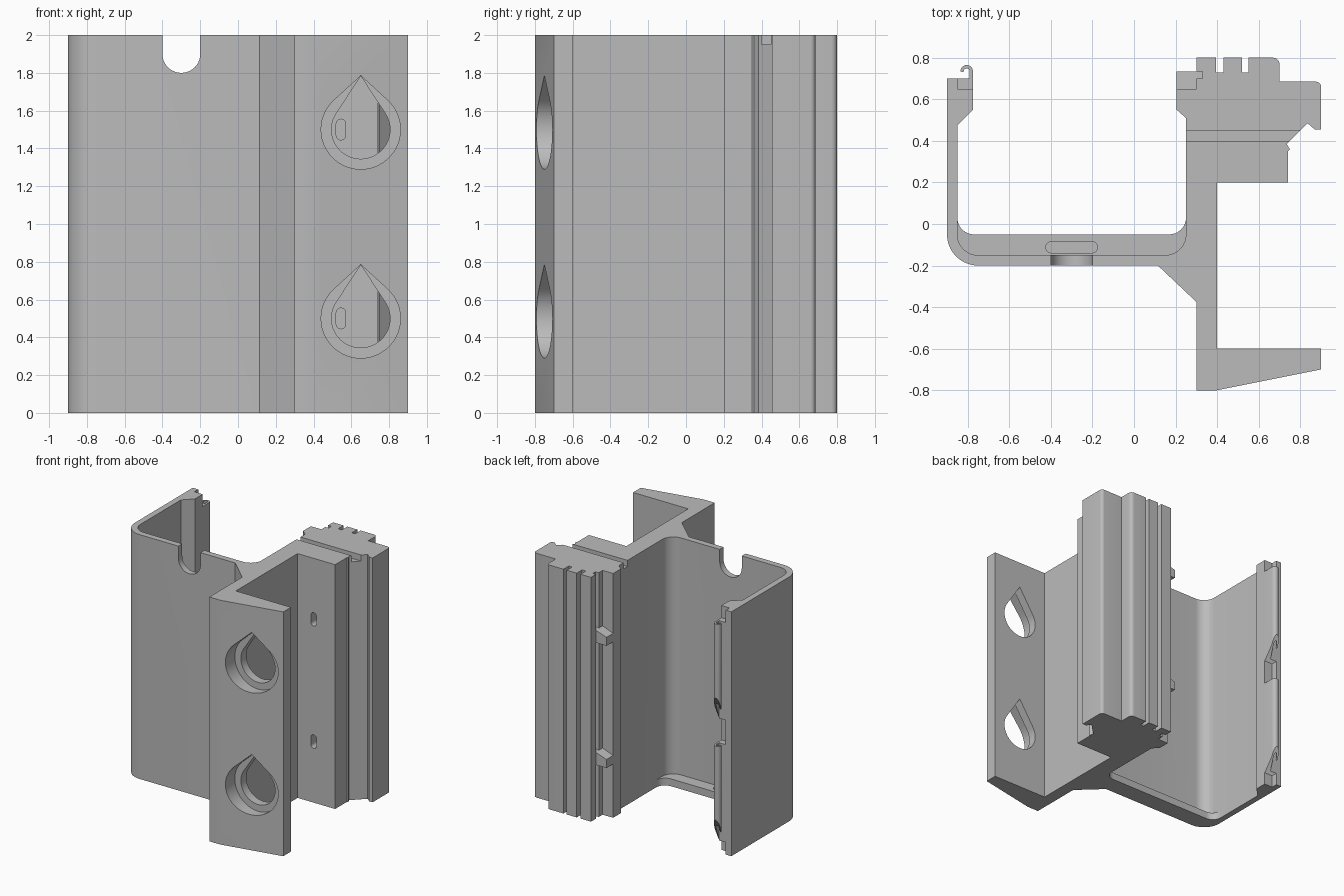
import bpy
import bmesh
from math import pi, cos, sin, acos, radians
from mathutils import Vector

if "Cube" in bpy.data.objects:
    bpy.data.objects.remove(bpy.data.objects["Cube"], do_unlink=True)

grey = bpy.data.materials.new("plain grey")
grey.use_nodes = True
grey.diffuse_color = (0.5, 0.5, 0.5, 1)
grey.node_tree.nodes["Principled BSDF"].inputs["Base Color"].default_value = (0.5, 0.5, 0.5, 1)


def arc(cx, cy, r, start, end, steps=10):
    """Points on an arc, angles in degrees."""
    angles = [radians(start + (end - start) * i / steps) for i in range(steps + 1)]
    return [(cx + r * cos(a), cy + r * sin(a)) for a in angles]


def prism(name, points, low, high, along="z"):
    """Extrude an outline along z (points are x, y) or along y (points are x, z)."""
    bm = bmesh.new()
    place = (lambda a, b: (a, b, low)) if along == "z" else (lambda a, b: (a, low, b))
    face = bm.faces.new([bm.verts.new(place(a, b)) for a, b in points])
    shift = Vector((0, 0, high - low)) if along == "z" else Vector((0, high - low, 0))
    moved = bmesh.ops.extrude_face_region(bm, geom=[face])["geom"]
    bmesh.ops.translate(bm, vec=shift, verts=[v for v in moved if isinstance(v, bmesh.types.BMVert)])
    bmesh.ops.recalc_face_normals(bm, faces=bm.faces)
    mesh = bpy.data.meshes.new(name)
    bm.to_mesh(mesh)
    bm.free()
    mesh.materials.append(grey)
    obj = bpy.data.objects.new(name, mesh)
    bpy.context.collection.objects.link(obj)
    return obj


def rect(x0, x1, y0, y1):
    return [(x0, y0), (x1, y0), (x1, y1), (x0, y1)]


def cut(target, cutter):
    cutter.hide_render = True
    bpy.context.view_layer.objects.active = target
    mod = target.modifiers.new("cut", "BOOLEAN")
    mod.operation = "DIFFERENCE"
    mod.solver = "EXACT"
    mod.object = cutter
    bpy.ops.object.modifier_apply(modifier=mod.name)
    bpy.data.objects.remove(cutter, do_unlink=True)


def teardrop(x, z, r, tip):
    """Circle with tangent lines to a point above it."""
    spread = acos(r / tip) * 180 / pi
    return arc(x, z, r, 90 + spread, 450 - spread, 40) + [(x, z + tip)]


def stadium(x, z, half_x, half_z):
    if half_z > half_x:
        s = half_z - half_x
        return arc(x, z + s, half_x, 0, 180) + arc(x, z - s, half_x, 180, 360)
    s = half_x - half_z
    return arc(x + s, z, half_z, -90, 90) + arc(x - s, z, half_z, 90, 270)


# Main extruded body: front flange, clamp block, channel walls
outline = [(0.3, -0.8), (0.4, -0.8), (0.9, -0.7), (0.9, -0.6), (0.4, -0.6),
           (0.4, 0.2), (0.74, 0.2), (0.74, 0.35), (0.75, 0.36), (0.735, 0.385),
           (0.835, 0.485), (0.87, 0.455), (0.9, 0.455)]
outline += arc(0.875, 0.66, 0.025, 0, 90, 5) + [(0.7, 0.685)]
outline += arc(0.67, 0.77, 0.03, 0, 90, 5)
for right, left in ((0.55, 0.52), (0.43, 0.395)):
    outline += [(right, 0.8), (right, 0.73), (left, 0.73), (left, 0.8)]
outline += [(0.3, 0.8), (0.3, 0.735), (0.33, 0.735), (0.33, 0.7), (0.3, 0.7), (0.3, 0.65),
            (0.205, 0.65), (0.205, 0.55), (0.25, 0.51)]
outline += arc(0.15, -0.05, 0.1, 0, -90) + arc(-0.75, -0.05, 0.1, 270, 180)
outline += [(-0.85, 0.475), (-0.775, 0.55), (-0.775, 0.65), (-0.85, 0.65), (-0.85, 0.7), (-0.9, 0.7)]
outline += arc(-0.75, -0.05, 0.15, 180, 270) + [(0.115, -0.2), (0.3, -0.375)]
body = prism("main_body", outline, 0, 2)

# Groove across the top of the clamp block
cut(body, prism("groove_cutter", rect(0.2, 0.95, 0.4, 0.45), 1.95, 2.1))

# Round-bottomed notch in the top of the channel wall
cut(body, prism("notch_cutter", arc(-0.3, 1.9, 0.1, 180, 360, 20) + [(-0.2, 2.1), (-0.4, 2.1)],
                -0.3, 0.0, "y"))

# Teardrop screw holes with counterbore, and small slots behind them
for z in (0.5, 1.5):
    cut(body, prism("counterbore_cutter", teardrop(0.65, z, 0.21, 0.285), -0.9, -0.67, "y"))
    cut(body, prism("hole_cutter", teardrop(0.65, z, 0.155, 0.283), -0.9, -0.5, "y"))
    cut(body, prism("slot_cutter", stadium(0.545, z, 0.025, 0.055), 0.1, 0.3, "y"))

# Ledge at the foot of the channel, with a drain recess
ledge_shape = arc(0.17, 0.03, 0.08, 0, -90) + arc(-0.77, 0.03, 0.08, 270, 180)
ledge_shape += [(-0.86, 0.03)] + arc(-0.75, -0.05, 0.11, 180, 270)
ledge_shape += arc(0.15, -0.05, 0.11, -90, 0) + [(0.26, 0.03)]
ledge = prism("channel_ledge", ledge_shape, 0, 0.06)
cut(ledge, prism("recess_cutter", stadium(-0.3, -0.112, 0.125, 0.027), 0.02, 0.1))

parts = [body, ledge]

# Curled hooks on the free edge, with tapered lower ends
hook_shape = [(-0.85, 0.65), (-0.775, 0.65)]
hook_shape += arc(-0.805, 0.735, 0.03, 0, 180)
hook_shape += [(-0.825, 0.73)] + arc(-0.805, 0.735, 0.014, 180, 0)
hook_shape += [(-0.791, 0.7), (-0.85, 0.7)]
for name, z in (("lower_hook", 0.1), ("upper_hook", 1.1)):
    hook = prism(name, hook_shape, z, z + 0.8)
    for v in hook.data.vertices:
        if v.co.z < z + 0.1 and v.co.y > 0.7:
            v.co.z += 3 * (v.co.y - 0.7)
    parts.append(hook)

# Matching catches on the clamp block, with sloped tops
for name, z in (("lower_catch", 0.44), ("upper_catch", 1.44)):
    catch = prism(name, [(0.205, 0.65), (0.31, 0.65), (0.31, 0.7), (0.33, 0.7),
                         (0.33, 0.735), (0.205, 0.735)], z, z + 0.11)
    for v in catch.data.vertices:
        if v.co.z > z + 0.1 and v.co.x < 0.25:
            v.co.z -= 0.04
    parts.append(catch)

# Smooth the rounded areas and keep the corners crisp
for obj in bpy.context.view_layer.objects:
    obj.select_set(obj in parts)
bpy.context.view_layer.objects.active = body
bpy.ops.object.shade_smooth_by_angle(angle=radians(25))
